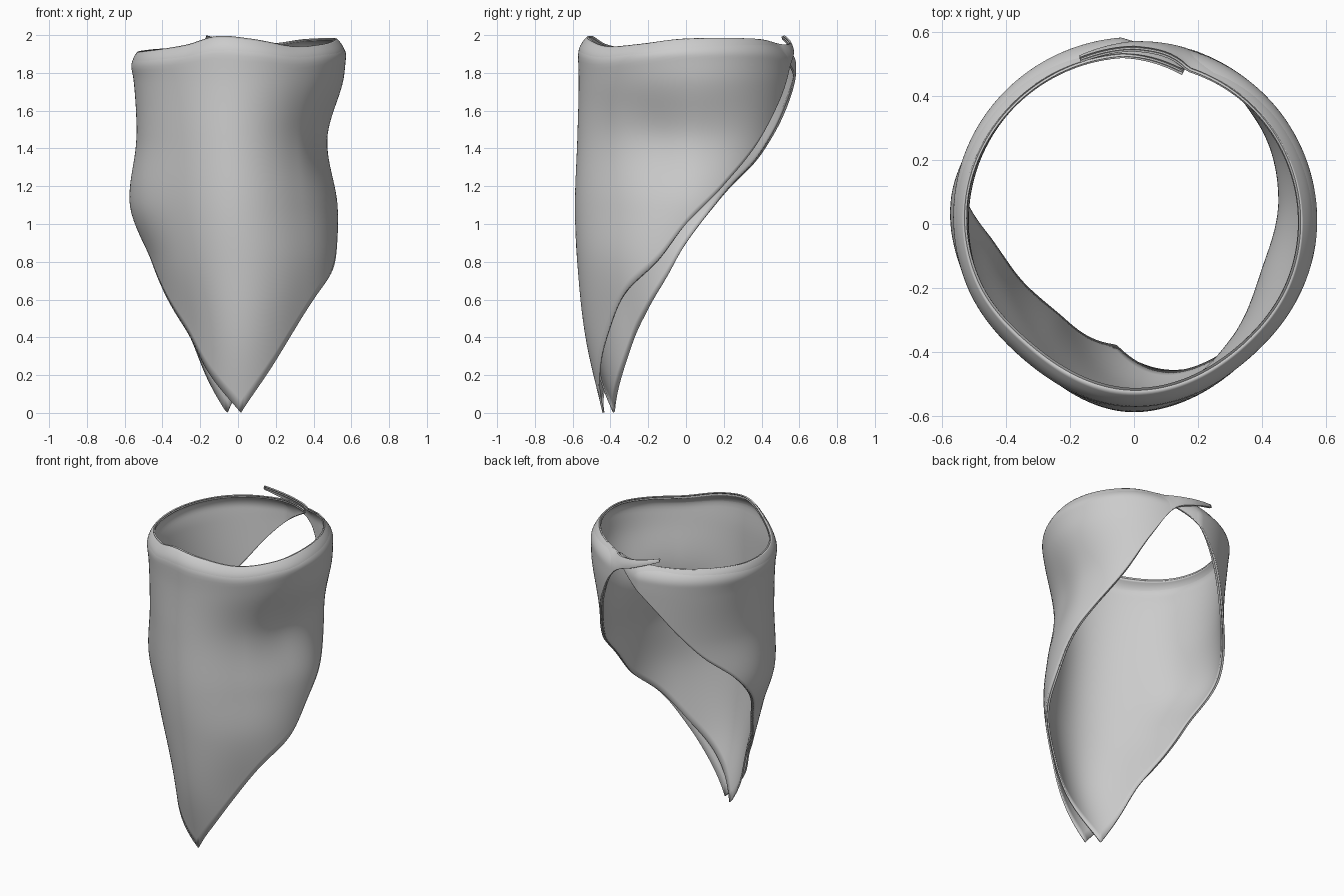
import bpy, bmesh
from math import sin, cos, radians, exp, sqrt

if "Cube" in bpy.data.objects:
    bpy.data.objects.remove(bpy.data.objects["Cube"])


def spline(pts, x):
    """Smooth curve through (x, y) points, clamped at the ends."""
    n = len(pts)
    if x <= pts[0][0]:
        return pts[0][1]
    if x >= pts[-1][0]:
        return pts[-1][1]
    i = max(k for k in range(n - 1) if pts[k][0] <= x)

    def slope(k):
        a, b = pts[max(k - 1, 0)], pts[min(k + 1, n - 1)]
        return (b[1] - a[1]) / (b[0] - a[0])
    (x0, y0), (x1, y1) = pts[i], pts[i + 1]
    h = x1 - x0
    u = (x - x0) / h
    return (y0 * (2*u**3 - 3*u*u + 1) + y1 * (3*u*u - 2*u**3)
            + h * slope(i) * (u**3 - 2*u*u + u) + h * slope(i + 1) * (u**3 - u*u))


# Radius of the wrapped cloth: rows by height, columns by angle from the front
ANGLES = [-180, -135, -100, -70, -40, 0, 40, 70, 100, 135, 180]
RADII = [
    (0.00, [.40, .40, .38, .36, .36, .44, .44, .44, .42, .40, .40]),
    (0.40, [.43, .43, .40, .38, .395, .53, .50, .51, .47, .43, .43]),
    (0.80, [.48, .48, .47, .46, .485, .575, .55, .54, .51, .48, .48]),
    (1.10, [.50, .54, .575, .55, .53, .588, .53, .515, .53, .52, .50]),
    (1.45, [.56, .545, .54, .535, .535, .575, .49, .445, .48, .53, .56]),
    (1.75, [.582, .57, .555, .545, .54, .568, .54, .54, .56, .57, .575]),
    (1.90, [.585, .585, .585, .572, .55, .572, .56, .57, .575, .575, .565]),
]
# Hem height on each side of the tip, and the rim height
HEM_RIGHT = [(2, 0), (18, .2), (33, .4), (51, .62), (73, .8), (90, 1.0), (112, 1.2),
             (135, 1.42), (152, 1.66), (165, 1.84), (180, 1.91), (200, 1.985)]
HEM_LEFT = [(-2, 0), (20, .2), (40, .4), (57, .54), (76, .72), (90, .9), (112, 1.17),
            (135, 1.35), (150, 1.5), (165, 1.67), (180, 1.81), (200, 1.93)]
RIM = [(-200, 1.94), (-180, 1.94), (-135, 1.93), (-90, 1.91), (-60, 1.92), (-32, 1.95),
       (-12, 1.995), (8, 1.98), (35, 1.94), (60, 1.95), (90, 1.98), (135, 1.98),
       (165, 1.95), (180, 1.96), (200, 2.0)]


def hem(t):
    return spline(HEM_RIGHT, t) if t >= 2 else spline(HEM_LEFT, -t)


def build_cloth():
    bm = bmesh.new()
    steps = 44
    columns = []
    for t in range(-198, 199, 2):
        rings = [(z, spline(list(zip(ANGLES, row)), t)) for z, row in RADII]
        top = spline(RIM, t)
        # the tied ends: left tucks inside, right lies over it
        tuck = -.08 * max(0, (-t - 176) / 22) - .02 * max(0, (t - 180) / 18)
        # inner layer's tip hangs a little to the left of the outer one
        bottoms = (hem(t), hem(t + 11 * exp(-(t / 32) ** 2)))
        column = []
        for layer, low in enumerate(bottoms):
            span = top - low
            roll_h = min(.10, span)
            samples = [i / steps for i in range(steps + 1)]
            if layer:
                samples = samples[-2::-1]
            for s in samples:
                v = 1 - (1 - s) ** 1.5
                z = low + v * span
                roll = max(0, 1 - (top - z) / roll_h) if roll_h > 0 else 0
                r = spline(rings, z) + tuck - .06 * roll ** 2.2 * min(1, span / .16)
                if layer:
                    gap = .022 + .025 * exp(-(z / .3) ** 2)
                    r -= gap * sqrt(1 - v ** 6) * min(1, span / .3)
                a = radians(t)
                column.append(bm.verts.new((r * sin(a), -r * cos(a), z)))
        columns.append(column)
    for a, b in zip(columns, columns[1:]):
        for i in range(len(a) - 1):
            bm.faces.new((a[i], b[i], b[i + 1], a[i + 1]))
    mesh = bpy.data.meshes.new("folded_neckerchief")
    bm.to_mesh(mesh)
    bm.free()
    obj = bpy.data.objects.new("folded_neckerchief", mesh)
    bpy.context.collection.objects.link(obj)
    return obj


# Folded two-layer neckerchief with a thin cloth thickness
cloth = build_cloth()
thick = cloth.modifiers.new("cloth_thickness", 'SOLIDIFY')
thick.thickness = .01
thick.offset = -1
bpy.context.view_layer.objects.active = cloth
cloth.select_set(True)
bpy.ops.object.shade_smooth_by_angle(angle=radians(50))
